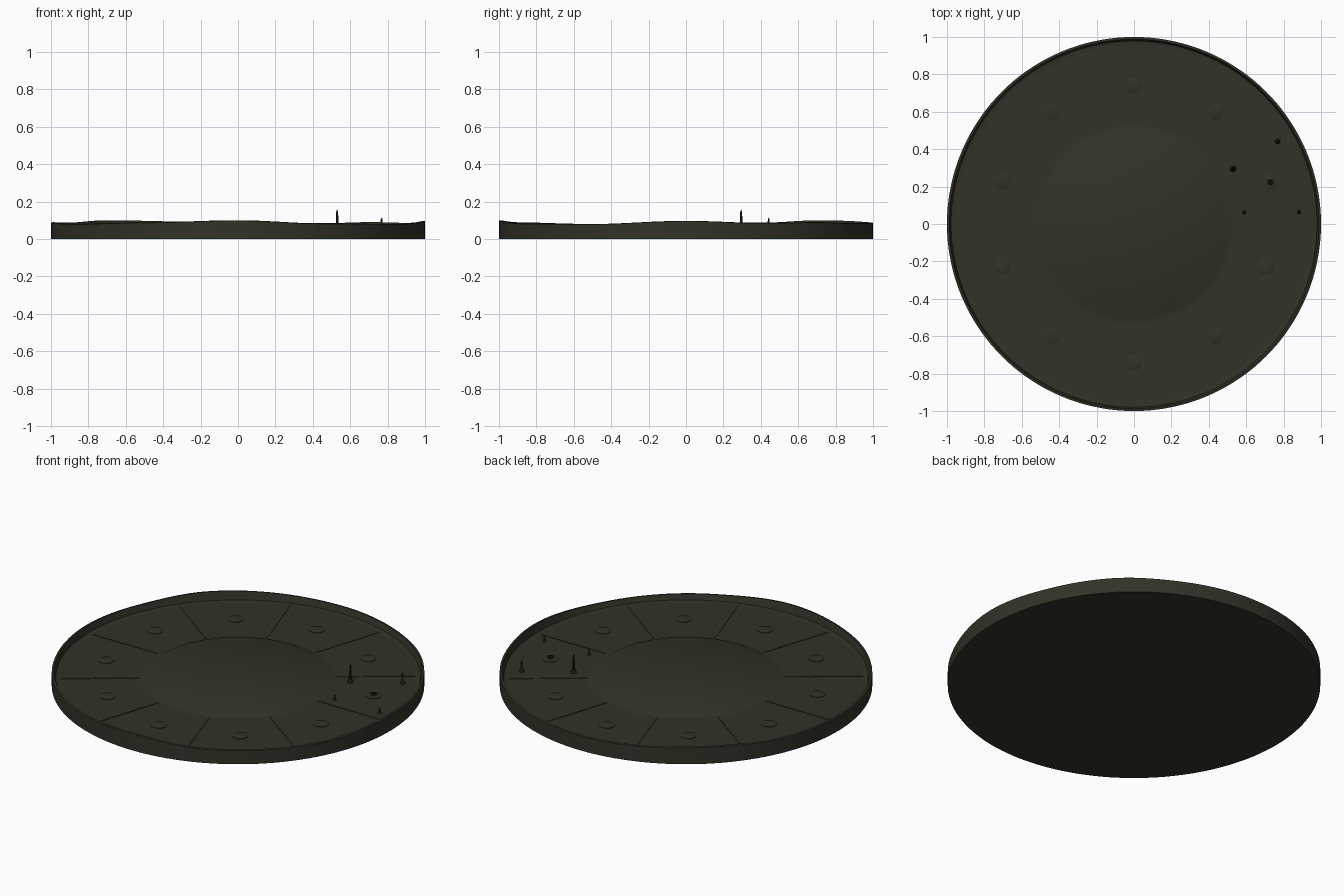
import bpy, bmesh, math, random
from mathutils import Matrix, noise, Vector

if "Cube" in bpy.data.objects:
    bpy.data.objects.remove(bpy.data.objects["Cube"])

random.seed(4)
FLOOR = 0.048


def mat(name, rgb):
    m = bpy.data.materials.new(name)
    m.diffuse_color = (*rgb, 1)
    m.use_nodes = True
    m.node_tree.nodes["Principled BSDF"].inputs["Base Color"].default_value = m.diffuse_color
    return m


EARTH = mat("dark olive earth", (0.033, 0.032, 0.021))
STONE = mat("near black stone", (0.013, 0.012, 0.009))


def finish(name, bm, material, angle=30):
    bmesh.ops.recalc_face_normals(bm, faces=bm.faces)
    me = bpy.data.meshes.new(name)
    bm.to_mesh(me)
    bm.free()
    ob = bpy.data.objects.new(name, me)
    bpy.context.collection.objects.link(ob)
    me.materials.append(material)
    bpy.ops.object.select_all(action='DESELECT')
    ob.select_set(True)
    bpy.context.view_layer.objects.active = ob
    bpy.ops.object.shade_smooth_by_angle(angle=math.radians(angle))
    return ob


def lathe(name, profile, centre, material, n, height=None):
    """Revolve (radius, z) points; radius 0 closes an end."""
    bm = bmesh.new()
    rings = []
    for i, (r, z) in enumerate(profile):
        if r == 0:
            rings.append([bm.verts.new((centre[0], centre[1], z))])
            continue
        ring = []
        for k in range(n):
            a = 2 * math.pi * k / n
            zz = height(i, r, a, z) if height else z
            ring.append(bm.verts.new((centre[0] + r * math.cos(a),
                                      centre[1] + r * math.sin(a), zz)))
        rings.append(ring)
    for p, q in zip(rings, rings[1:]):
        for k in range(n):
            j = (k + 1) % n
            if len(p) == 1:
                bm.faces.new((p[0], q[k], q[j]))
            elif len(q) == 1:
                bm.faces.new((p[k], p[j], q[0]))
            else:
                bm.faces.new((p[k], p[j], q[j], q[k]))
    return finish(name, bm, material)


# uneven rim: height by angle in degrees
RIM = [(0, .097), (24, .086), (45, .09), (63, .084), (90, .088), (135, .1),
       (156, .087), (180, .09), (210, .08), (240, .088), (270, .1),
       (297, .083), (330, .08), (360, .097)]


def rim_height(a):
    d = math.degrees(a) % 360
    for (a0, h0), (a1, h1) in zip(RIM, RIM[1:]):
        if d <= a1:
            t = (d - a0) / (a1 - a0)
            return h0 + (h1 - h0) * t * t * (3 - 2 * t)
    return RIM[0][1]


def ground(i, r, a, z):
    if z > 0.08:
        return rim_height(a) - (0.002 if r > 0.995 else 0)
    if 0.52 < r < 0.96 and z > 0:
        p = Vector((r * math.cos(a), r * math.sin(a), 0)) * 9
        return z + 0.001 * noise.noise(p)
    return z


# base disc with wavy rim, sunken floor and raised centre plateau
profile = [(0, 0), (1, 0), (1, .09), (.988, .09), (.978, FLOOR + .003), (.965, FLOOR)]
profile += [(.94 - .04 * k, FLOOR) for k in range(11)]
profile += [(.51, FLOOR), (.488, FLOOR + .012), (0, FLOOR + .012)]
lathe("arena_base", profile, (0, 0), EARTH, 144, ground)

# dividing ribs between the ten sectors
bm = bmesh.new()
for k in range(10):
    m = (Matrix.Rotation(math.radians(36 * k), 4, 'Z')
         @ Matrix.Translation((.74, 0, FLOOR))
         @ Matrix.Diagonal((.42, .007, .006, 1)))
    bmesh.ops.create_cube(bm, size=1, matrix=m)
finish("sector_ribs", bm, EARTH)

# low round pads, one per sector
for k in range(10):
    if k == 0:
        continue
    a = math.radians(18 + 36 * k)
    lathe(f"sector_pad_{k}", [(.042, FLOOR - .004), (.042, FLOOR + .003),
                              (.036, FLOOR + .006), (0, FLOOR + .006)],
          (.74 * math.cos(a), .74 * math.sin(a)), EARTH, 32)

# special pad with a small dark crater
c = (.73, .225)
lathe("crater_pad", [(.042, FLOOR - .004), (.042, FLOOR + .003),
                     (.036, FLOOR + .006), (0, FLOOR + .006)], c, EARTH, 32)
lathe("crater", [(.018, FLOOR), (.016, FLOOR + .014), (.011, FLOOR + .016),
                 (.007, FLOOR + .01), (0, FLOOR + .01)], c, STONE, 16)

# pointed stone spikes around the crater
for k, (x, y, top, r) in enumerate([(.53, .295, .16, .018), (.768, .442, .115, .016),
                                    (.59, .062, .084, .012), (.883, .064, .084, .012)]):
    h = top - FLOOR
    lathe(f"spike_{k + 1}", [(r, FLOOR - .004), (r * .75, FLOOR + .1 * h),
                             (r * .42, FLOOR + .25 * h), (r * .3, FLOOR + .85 * h),
                             (0, top)], (x, y), STONE, 10)
